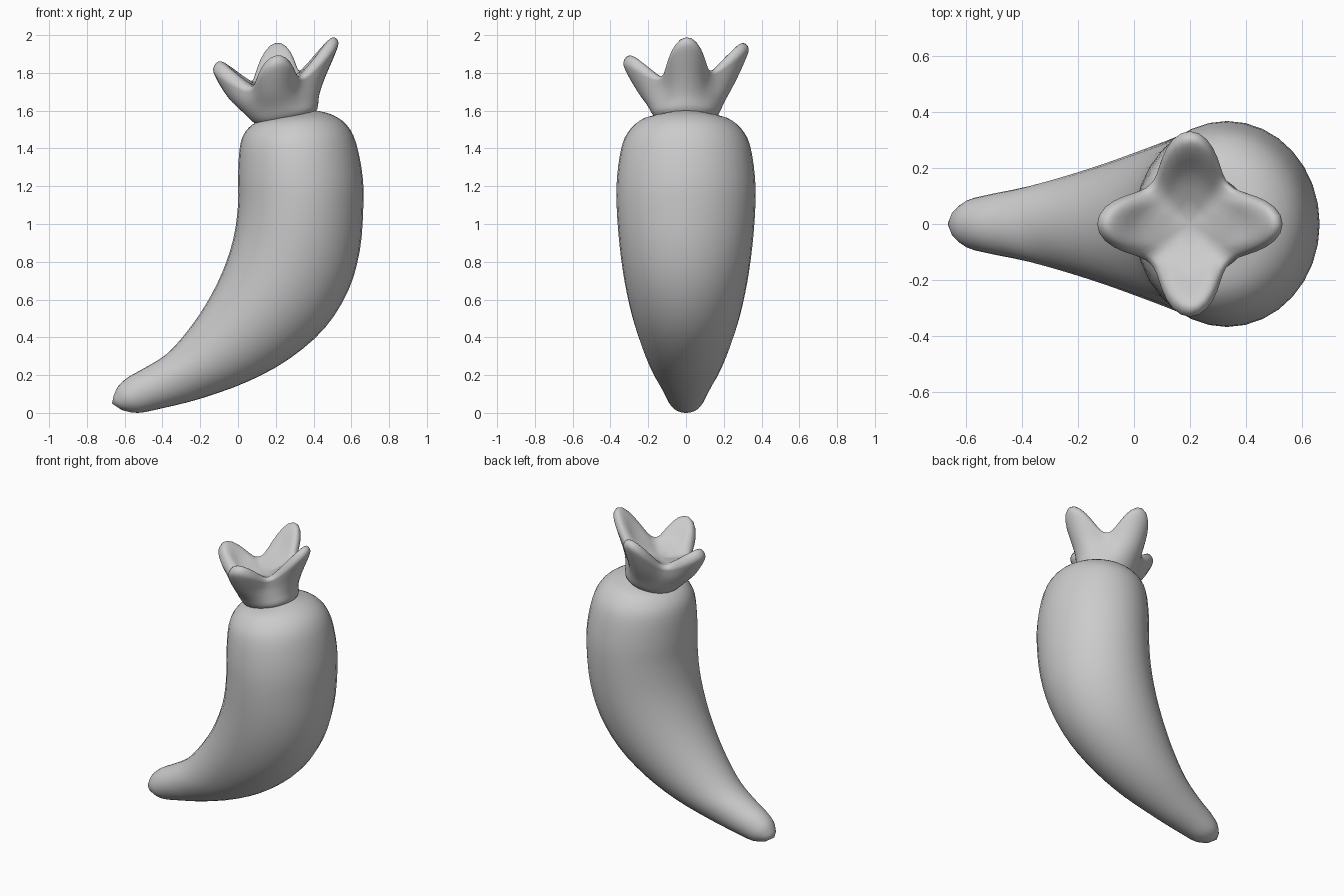
import bpy, bmesh, math
from mathutils import Vector

cube = bpy.data.objects.get("Cube")
if cube:
    bpy.data.objects.remove(cube, do_unlink=True)

grey = bpy.data.materials.new("plain grey")
grey.use_nodes = True
grey.diffuse_color = (0.6, 0.6, 0.6, 1)
grey.node_tree.nodes["Principled BSDF"].inputs["Base Color"].default_value = (0.6, 0.6, 0.6, 1)


def loft(name, rings, start, end):
    """Skin closed rings of points and close both ends with a pole."""
    bm = bmesh.new()
    loops = [[bm.verts.new(p) for p in ring] for ring in rings]
    n = len(loops[0])
    for a, b in zip(loops, loops[1:]):
        for i in range(n):
            j = (i + 1) % n
            bm.faces.new((a[i], a[j], b[j], b[i]))
    for pole, loop in ((start, loops[0]), (end, loops[-1])):
        v = bm.verts.new(pole)
        for i in range(n):
            bm.faces.new((v, loop[i], loop[(i + 1) % n]))
    bmesh.ops.recalc_face_normals(bm, faces=bm.faces)
    mesh = bpy.data.meshes.new(name)
    bm.to_mesh(mesh)
    bm.free()
    mesh.materials.append(grey)
    mesh.shade_smooth()
    obj = bpy.data.objects.new(name, mesh)
    bpy.context.collection.objects.link(obj)
    return obj


def smooth_path(rows, steps):
    """Catmull-Rom interpolation between rows of numbers."""
    out = []
    for k in range(len(rows) - 1):
        p0, p1 = rows[max(k - 1, 0)], rows[k]
        p2, p3 = rows[k + 1], rows[min(k + 2, len(rows) - 1)]
        for s in range(steps):
            t = s / steps
            out.append([b + t / 2 * (c - a + t * (2*a - 5*b + 4*c - d + t * (3*b - 3*c + d - a)))
                        for a, b, c, d in zip(p0, p1, p2, p3)])
    return out + [rows[-1]]


# Curved pepper body: inner edge x, z, outer edge x, z, half depth
sections = [
    (0.20, 1.565, 0.42, 1.60, 0.11), (0.10, 1.54, 0.50, 1.578, 0.22),
    (0.04, 1.49, 0.575, 1.525, 0.29), (0.01, 1.41, 0.625, 1.43, 0.338),
    (0.00, 1.25, 0.66, 1.25, 0.365), (0.00, 1.10, 0.663, 1.08, 0.367),
    (-0.025, 0.92, 0.645, 0.86, 0.352), (-0.085, 0.74, 0.585, 0.65, 0.325),
    (-0.17, 0.575, 0.46, 0.45, 0.285), (-0.27, 0.43, 0.27, 0.285, 0.235),
    (-0.38, 0.31, 0.05, 0.165, 0.185), (-0.50, 0.235, -0.20, 0.075, 0.137),
    (-0.58, 0.19, -0.40, 0.025, 0.11), (-0.635, 0.14, -0.53, 0.0, 0.088),
    (-0.66, 0.085, -0.615, 0.015, 0.05),
]
SIDES = 32
body_rings = []
for lx, lz, rx, rz, depth in smooth_path(sections, 3):
    mid = Vector(((lx + rx) / 2, 0, (lz + rz) / 2))
    half = Vector(((rx - lx) / 2, 0, (rz - lz) / 2))
    body_rings.append([mid + half * math.cos(a) + Vector((0, depth * math.sin(a), 0))
                       for a in (math.tau * i / SIDES for i in range(SIDES))])
loft("pepper_body", body_rings, (0.31, 0, 1.59), (-0.667, 0, 0.05))

# Four-pointed leafy crown: centre x, radius, leaf radius, height, leaf height
crown = [
    (0.255, 0.13, 0.0, 1.54, 0.0), (0.25, 0.17, 0.0, 1.575, 0.0),
    (0.225, 0.185, 0.02, 1.63, 0.01), (0.205, 0.195, 0.06, 1.69, 0.03),
    (0.20, 0.20, 0.11, 1.735, 0.09), (0.20, 0.20, 0.132, 1.755, 0.135),
    (0.20, 0.185, 0.118, 1.77, 0.155), (0.20, 0.155, 0.10, 1.765, 0.13),
    (0.20, 0.11, 0.06, 1.75, 0.05), (0.20, 0.05, 0.01, 1.735, 0.005),
]
POINTS = 64
crown_rings = []
for cx, r0, r1, z0, z1 in smooth_path(crown, 3):
    ring = []
    for i in range(POINTS):
        a = math.tau * i / POINTS
        leaf = ((1 + math.cos(4 * a)) / 2) ** 1.2
        r = r0 + r1 * leaf
        dx, dy = r * math.cos(a), r * math.sin(a)
        lift = min(max((z0 - 1.54) / 0.2, 0), 1)
        ring.append((cx + dx, dy, z0 + z1 * leaf + 0.21 * dx + 0.11 * lift * dy))
    crown_rings.append(ring)
loft("leafy_crown", crown_rings, (0.255, 0, 1.54), (0.20, 0, 1.733))
